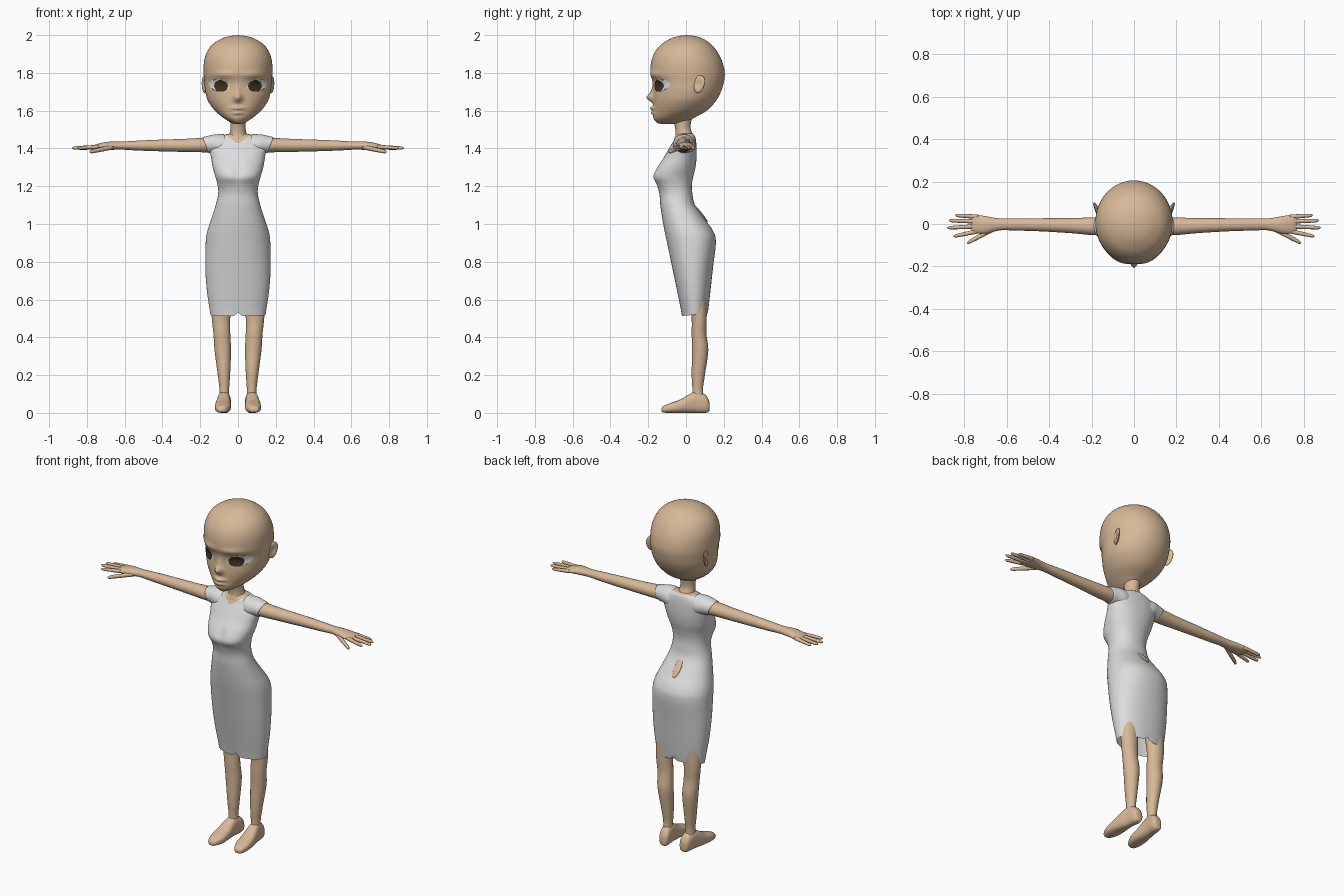
import bpy, bmesh, math
from mathutils import Vector
from mathutils.bvhtree import BVHTree


def material(name, rgb):
    m = bpy.data.materials.new(name)
    m.diffuse_color = (*rgb, 1)
    return m


SKIN = material("skin", (0.68, 0.48, 0.31))
CLOTH = material("light grey cloth", (0.72, 0.72, 0.73))
WHITE = material("eye white", (0.85, 0.85, 0.85))
BROWN = material("dark brown", (0.05, 0.03, 0.015))


def finish(name, bm, mats):
    bmesh.ops.recalc_face_normals(bm, faces=bm.faces)
    me = bpy.data.meshes.new(name)
    bm.to_mesh(me)
    bm.free()
    for m in mats:
        me.materials.append(m)
    me.polygons.foreach_set("use_smooth", [True] * len(me.polygons))
    ob = bpy.data.objects.new(name, me)
    bpy.context.collection.objects.link(ob)
    return ob


def spline(st, sub):
    """Catmull-Rom through the stations."""
    pts = [Vector(s) for s in st]
    pts = [2 * pts[0] - pts[1]] + pts + [2 * pts[-1] - pts[-2]]
    out = []
    for i in range(1, len(pts) - 2):
        a, b, c, d = pts[i - 1:i + 3]
        for k in range(sub):
            t = k / sub
            out.append(0.5 * (2 * b + (c - a) * t + (2 * a - 5 * b + 4 * c - d) * t * t
                              + (3 * b - a - 3 * c + d) * t ** 3))
    return out + [pts[-2]]


def loft(name, mats, axis, st, seg=32, sub=5, power=2.0, s=1, shape=None,
         cap_start=True, rule=None):
    """Stations: position on axis, then min/max of the two other axes."""
    bm = bmesh.new()
    rings = []
    for t, u0, u1, v0, v1 in spline(st, sub):
        ring = []
        for k in range(seg):
            a = 2 * math.pi * k / seg
            c, d = math.cos(a), math.sin(a)
            u = (u0 + u1) / 2 + (u1 - u0) / 2 * math.copysign(abs(c) ** (2 / power), c)
            v = (v0 + v1) / 2 + (v1 - v0) / 2 * math.copysign(abs(d) ** (2 / power), d)
            p = Vector({'x': (t, u, v), 'y': (u, t, v), 'z': (u, v, t)}[axis])
            if shape:
                p = shape(p)
            p.x *= s
            ring.append(bm.verts.new(p))
        rings.append(ring)
    for r, q in zip(rings, rings[1:]):
        for k in range(seg):
            j = (k + 1) % seg
            bm.faces.new((r[k], r[j], q[j], q[k]))
    if cap_start:
        bm.faces.new(rings[0])
    bm.faces.new(rings[-1])
    if rule:
        for f in bm.faces:
            f.material_index = rule(f.calc_center_median())
    return finish(name, bm, mats)


def bump(x, z, cx, cz, wx, wz):
    return math.exp(-((x - cx) / wx) ** 2 - ((z - cz) / wz) ** 2)


# Head with nose, lips, brow and eye sockets pushed into the surface
def face(p):
    if p.y < -0.05:
        x, z = abs(p.x), p.z
        p.y -= 0.033 * bump(x, z, 0, 1.668, 0.02, 0.022)
        p.y -= 0.012 * bump(x, z, 0, 1.70, 0.014, 0.03)
        p.y -= 0.020 * bump(x, z, 0, 1.612, 0.03, 0.010)
        p.y -= 0.014 * bump(x, z, 0, 1.588, 0.028, 0.009)
        p.y -= 0.008 * bump(x, z, 0.08, 1.79, 0.06, 0.018)
        p.y += 0.012 * bump(x, z, 0.095, 1.735, 0.045, 0.03)
    return p


def wide(z, hw, y0, y1):
    return (z, -hw, hw, y0, y1)


head = loft("head", [SKIN], 'z', [
    wide(1.53, 0.015, -0.13, -0.02), wide(1.535, 0.035, -0.152, 0.0),
    wide(1.56, 0.075, -0.172, 0.04), wide(1.60, 0.122, -0.172, 0.11),
    wide(1.65, 0.158, -0.172, 0.157), wide(1.70, 0.173, -0.172, 0.185),
    wide(1.75, 0.178, -0.176, 0.2), wide(1.80, 0.182, -0.188, 0.205),
    wide(1.86, 0.18, -0.184, 0.192), wide(1.91, 0.165, -0.165, 0.167),
    wide(1.95, 0.136, -0.132, 0.135), wide(1.98, 0.09, -0.085, 0.092),
    wide(1.994, 0.048, -0.043, 0.053), wide(2.0, 0.003, 0.002, 0.008)],
    seg=96, sub=9, shape=face)

# Eyes: thin almond plates laid on the head
bvh = BVHTree.FromPolygons([v.co for v in head.data.vertices],
                           [p.vertices for p in head.data.polygons])
A, B, TILT = 0.056, 0.033, math.radians(12)


def eye_plate(name, mat, s, cp, rp, rq, lift):
    bm = bmesh.new()
    rings = []
    for i in range(9):
        ring = []
        for k in range(40):
            a, r = 2 * math.pi * k / 40, max(i, 0.05) / 8
            p = cp + rp * r * math.cos(a)
            lim = B * max(0, 1 - (p / A) ** 2) ** 0.7
            q = max(-lim, min(lim, rq * r * math.sin(a)))
            x = s * (0.099 + p * math.cos(TILT) - q * math.sin(TILT))
            z = 1.734 + p * math.sin(TILT) + q * math.cos(TILT)
            hit = bvh.ray_cast(Vector((x, -1, z)), Vector((0, 1, 0)))
            ring.append(bm.verts.new(hit[0] + hit[1] * lift * (1 if hit[1].y < 0 else -1)))
        rings.append(ring)
    for r, q in zip(rings, rings[1:]):
        for k in range(40):
            j = (k + 1) % 40
            bm.faces.new((r[k], r[j], q[j], q[k]))
    bm.faces.new(rings[0])
    finish(name, bm, [mat])


# Neck
loft("neck", [SKIN], 'z', [
    wide(1.40, 0.06, -0.07, 0.03), wide(1.45, 0.058, -0.062, 0.045),
    wide(1.475, 0.046, -0.055, 0.036), wide(1.51, 0.04, -0.058, 0.024),
    wide(1.56, 0.042, -0.07, 0.03)])


# Dress with a small notch in the hem and an open neckline
def notch(p):
    if p.z < 0.54:
        p.z += 0.1 * (p.y - 0.05) * (1 if p.z < 0.53 else 0.5)
        if p.z < 0.531:
            p.z += 0.02 * math.exp(-(p.x / 0.012) ** 2)
    if p.y < 0:  # slight cleft between the breasts
        p.y += 0.012 * bump(p.x, p.z, 0, 1.27, 0.025, 0.05)
    return p


def neckline(c):
    front = c.y < 0 and c.z > 1.425 + 0.7 * abs(c.x)
    return 1 if front or c.z > 1.474 else 0


loft("dress", [CLOTH, SKIN], 'z', [
    wide(0.52, 0.146, -0.022, 0.115), wide(0.65, 0.165, -0.048, 0.13),
    wide(0.77, 0.173, -0.073, 0.143), wide(0.90, 0.171, -0.1, 0.158),
    wide(0.96, 0.163, -0.113, 0.145), wide(1.025, 0.142, -0.125, 0.1),
    wide(1.10, 0.118, -0.136, 0.048), wide(1.16, 0.105, -0.141, 0.034),
    wide(1.205, 0.108, -0.155, 0.031), wide(1.25, 0.12, -0.177, 0.038),
    wide(1.30, 0.134, -0.155, 0.05), wide(1.35, 0.142, -0.12, 0.056),
    wide(1.40, 0.15, -0.09, 0.056), wide(1.44, 0.135, -0.066, 0.053),
    wide(1.465, 0.095, -0.054, 0.047), wide(1.48, 0.04, -0.04, 0.035)],
    seg=72, sub=6, power=2.2, shape=notch, cap_start=False, rule=neckline)

# Bare patch at the small of the back
bm = bmesh.new()
bmesh.ops.create_uvsphere(bm, u_segments=20, v_segments=12, radius=1)
for v in bm.verts:
    v.co = Vector((v.co.x * 0.022, 0.079 + v.co.y * 0.008 - v.co.z * 0.036, 1.055 + v.co.z * 0.045))
finish("back_patch", bm, [SKIN])


def slant(p):  # sleeve edge leans outward at the top
    p.x += (p.z - 1.44) * 0.4
    return p


def toe_out(p):
    p.x -= 0.1 * (p.y - 0.03)
    return p


# Fingers: base y, tip x, tip y, tip z
FINGERS = {"little_finger": (0.034, 0.842, 0.041, 1.398),
           "ring_finger": (0.012, 0.872, 0.016, 1.402),
           "middle_finger": (-0.011, 0.88, -0.018, 1.402),
           "index_finger": (-0.034, 0.85, -0.058, 1.402)}


def finger(name, s, x0, y0, z0, x1, y1, z1, r):
    st = []
    for t, k in ((0, 1), (0.35, 0.95), (0.7, 0.85), (0.92, 0.7), (1, 0.15)):
        y, z = y0 + (y1 - y0) * t, z0 + (z1 - z0) * t
        st.append((x0 + (x1 - x0) * t, y - r * k, y + r * k, z - r * k, z + r * k))
    loft(name, [SKIN], 'x', st, seg=12, sub=3, s=s)


# Paired parts
for s, side in ((1, "left"), (-1, "right")):
    eye_plate("eye_white_" + side, WHITE, s, 0, A, B * 1.2, 0.003)
    eye_plate("iris_" + side, BROWN, s, -0.012, 0.036, 0.033, 0.005)

    # Ear: flattened ball with a hollow, flaring out at the back
    bm = bmesh.new()
    bmesh.ops.create_uvsphere(bm, u_segments=24, v_segments=16, radius=1)
    for v in bm.verts:
        x, y, z = v.co
        if x > 0:
            x -= 0.9 * math.exp(-(y * y + z * z) / 0.25)
        y *= 1 + 0.2 * z
        v.co = Vector((s * (0.177 + 0.012 * x + 0.011 * y), 0.068 + 0.031 * y + 0.006 * z,
                       1.74 + 0.046 * z))
    finish("ear_" + side, bm, [SKIN])

    loft("sleeve_" + side, [CLOTH], 'x', [
        (0.06, -0.06, 0.045, 1.37, 1.476), (0.11, -0.07, 0.05, 1.36, 1.474),
        (0.15, -0.063, 0.042, 1.372, 1.466), (0.18, -0.057, 0.036, 1.376, 1.46)],
        s=s, shape=slant)
    loft("arm_" + side, [SKIN], 'x', [
        (0.1, -0.055, 0.035, 1.378, 1.458), (0.2, -0.052, 0.031, 1.38, 1.455),
        (0.3, -0.043, 0.028, 1.382, 1.45), (0.45, -0.034, 0.027, 1.386, 1.445),
        (0.55, -0.031, 0.027, 1.39, 1.44), (0.62, -0.029, 0.026, 1.394, 1.436),
        (0.66, -0.036, 0.03, 1.393, 1.436), (0.70, -0.045, 0.037, 1.393, 1.434),
        (0.745, -0.045, 0.043, 1.393, 1.424), (0.765, -0.038, 0.038, 1.398, 1.415)],
        s=s)
    for name, (y0, x1, y1, z1) in FINGERS.items():
        finger(name + "_" + side, s, 0.735, y0, 1.409, x1, y1, z1, 0.0105)
    finger("thumb_" + side, s, 0.66, -0.022, 1.408, 0.787, -0.09, 1.381, 0.013)

    loft("leg_" + side, [SKIN], 'z', [
        (0.05, 0.045, 0.1, 0.03, 0.1), (0.12, 0.047, 0.098, 0.034, 0.09),
        (0.2, 0.042, 0.107, 0.03, 0.1), (0.33, 0.037, 0.124, 0.032, 0.118),
        (0.42, 0.041, 0.13, 0.03, 0.108), (0.52, 0.04, 0.14, 0.028, 0.11),
        (0.7, 0.02, 0.145, 0.0, 0.11)], s=s)
    loft("foot_" + side, [SKIN], 'y', [
        (-0.13, 0.06, 0.078, 0.01, 0.022), (-0.12, 0.045, 0.095, 0.002, 0.036),
        (-0.08, 0.03, 0.111, 0.0, 0.053), (-0.03, 0.031, 0.115, 0.0, 0.071),
        (0.02, 0.038, 0.112, 0.0, 0.1), (0.055, 0.042, 0.108, 0.0, 0.113),
        (0.1, 0.044, 0.106, 0.0, 0.098), (0.12, 0.052, 0.098, 0.006, 0.07),
        (0.125, 0.065, 0.085, 0.02, 0.045)], s=s, power=2.5, shape=toe_out)
